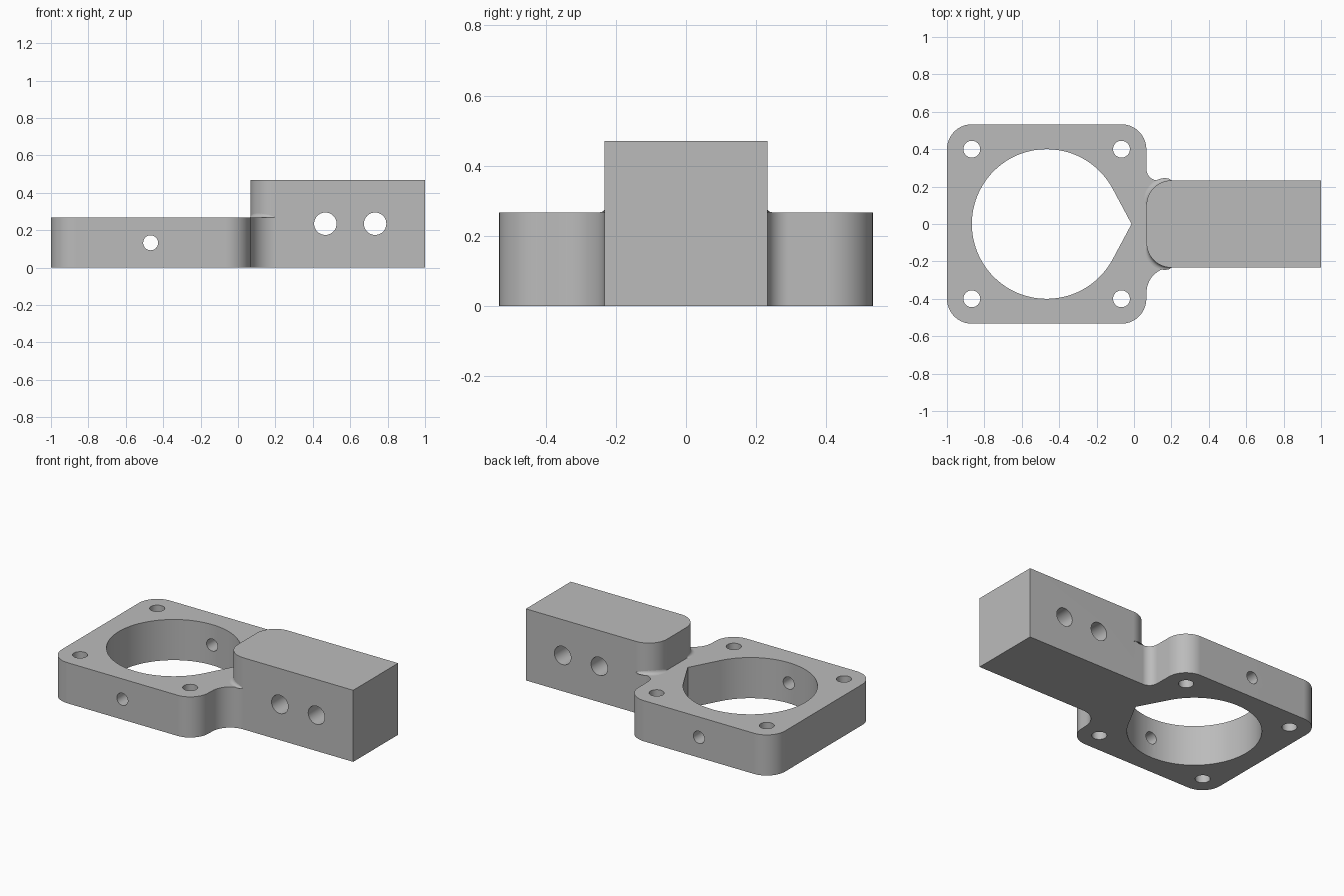
import bpy
import bmesh
from math import sin, cos, pi, radians

cube = bpy.data.objects.get("Cube")
if cube:
    bpy.data.objects.remove(cube, do_unlink=True)

grey = bpy.data.materials.new("plain_grey")
grey.use_nodes = True
tone = (0.5, 0.5, 0.5, 1)
grey.diffuse_color = tone
grey.node_tree.nodes["Principled BSDF"].inputs["Base Color"].default_value = tone

# Main dimensions
PLATE_TOP, ARM_TOP = 0.267, 0.47
ARM_HALF, STEP_X, ROUND = 0.233, 0.067, 0.133
BORE_X, BORE_R = -0.467, 0.4
HOLE_XS = (-0.867, -0.067)


def arc(cx, cy, r, start, end, steps=14):
    angles = [radians(start + (end - start) * i / steps) for i in range(steps + 1)]
    return [(cx + r * cos(a), cy + r * sin(a)) for a in angles]


def add_object(name, bm):
    mesh = bpy.data.meshes.new(name)
    bmesh.ops.recalc_face_normals(bm, faces=bm.faces)
    bm.to_mesh(mesh)
    bm.free()
    mesh.materials.append(grey)
    obj = bpy.data.objects.new(name, mesh)
    bpy.context.collection.objects.link(obj)
    return obj


def prism(name, outline, low, high, along_y=False):
    """Extrude an outline along z, or along y with the outline in xz."""
    bm = bmesh.new()

    def place(p, h):
        return (p[0], h, p[1]) if along_y else (p[0], p[1], h)
    bottom = [bm.verts.new(place(p, low)) for p in outline]
    top = [bm.verts.new(place(p, high)) for p in outline]
    bm.faces.new(bottom)
    bm.faces.new(top)
    for i in range(len(outline)):
        j = (i + 1) % len(outline)
        bm.faces.new((bottom[i], bottom[j], top[j], top[i]))
    return add_object(name, bm)


def select_only(obj):
    bpy.ops.object.select_all(action="DESELECT")
    obj.select_set(True)
    bpy.context.view_layer.objects.active = obj


def combine(target, tool, operation):
    select_only(target)
    mod = target.modifiers.new("combine", "BOOLEAN")
    mod.operation, mod.solver, mod.object = operation, "EXACT", tool
    bpy.ops.object.modifier_apply(modifier=mod.name)
    bpy.data.objects.remove(tool, do_unlink=True)


def circle(x, y, r, steps=40):
    return arc(x, y, r, 0, 360, steps)[:-1]


# Plate and lower arm share one outline with rounded inner corners
outline = [(1, -ARM_HALF), (1, ARM_HALF)]
outline += arc(STEP_X + 0.06, ARM_HALF + 0.06, 0.06, 270, 180)
for x, y, a in ((-0.067, 0.4, 0), (-0.867, 0.4, 90), (-0.867, -0.4, 180), (-0.067, -0.4, 270)):
    outline += arc(x, y, ROUND, a, a + 90)
outline += arc(STEP_X + ROUND, -ARM_HALF - ROUND, ROUND, 180, 90)
bracket = prism("mounting_bracket", outline, 0, PLATE_TOP)

# Raised arm block with rounded inner end
cx, cy = STEP_X + ROUND, ARM_HALF - ROUND
block = [(1, -ARM_HALF), (1, ARM_HALF)]
block += arc(cx, cy, ROUND, 90, 180) + arc(cx, -cy, ROUND, 180, 270)
combine(bracket, prism("arm_block", block, 0.1, ARM_TOP), "UNION")

# Teardrop bore pointing at the arm
bore = arc(BORE_X, 0, BORE_R, 28, 332, 80) + [(-0.013, 0)]
combine(bracket, prism("bore_cutter", bore, -0.1, 0.6), "DIFFERENCE")

# Corner screw holes
for x in HOLE_XS:
    for y in (-0.4, 0.4):
        combine(bracket, prism("screw_cutter", circle(x, y, 0.045), -0.1, 0.6), "DIFFERENCE")

# Cross holes through the plate walls and the arm
for x, z, r in ((BORE_X, 0.133, 0.04), (0.467, 0.235, 0.06), (0.733, 0.235, 0.06)):
    combine(bracket, prism("cross_cutter", circle(x, z, r), -0.7, 0.7, True), "DIFFERENCE")

# Small concave fillets where the block corners meet the plate
bm = bmesh.new()
for side in (-1, 1):
    rows = []
    for i in range(17):
        t = i / 16
        a = pi / 2 + t * pi / 2
        size = 0.025 * sin(pi * t) ** 0.5 if 0 < i < 16 else 0.001
        row = []
        for k in range(6):
            b = k / 5 * pi / 2
            r = ROUND - 0.0005 + size * (1 - sin(b))
            z = PLATE_TOP + size * (1 - cos(b))
            row.append(bm.verts.new((cx + r * cos(a), side * (cy + r * sin(a)), z)))
        rows.append(row)
    for lower, upper in zip(rows, rows[1:]):
        for k in range(5):
            quad = (lower[k], lower[k + 1], upper[k + 1], upper[k])
            bm.faces.new(quad if side < 0 else quad[::-1])
fillet = add_object("corner_fillets", bm)
# Face the fillet strips upward
for poly in fillet.data.polygons:
    if poly.normal.z < 0:
        poly.flip()

for obj in (bracket, fillet):
    select_only(obj)
    bpy.ops.object.shade_smooth_by_angle(angle=radians(30))
weighted = bracket.modifiers.new("even_shading", "WEIGHTED_NORMAL")
weighted.keep_sharp = True
